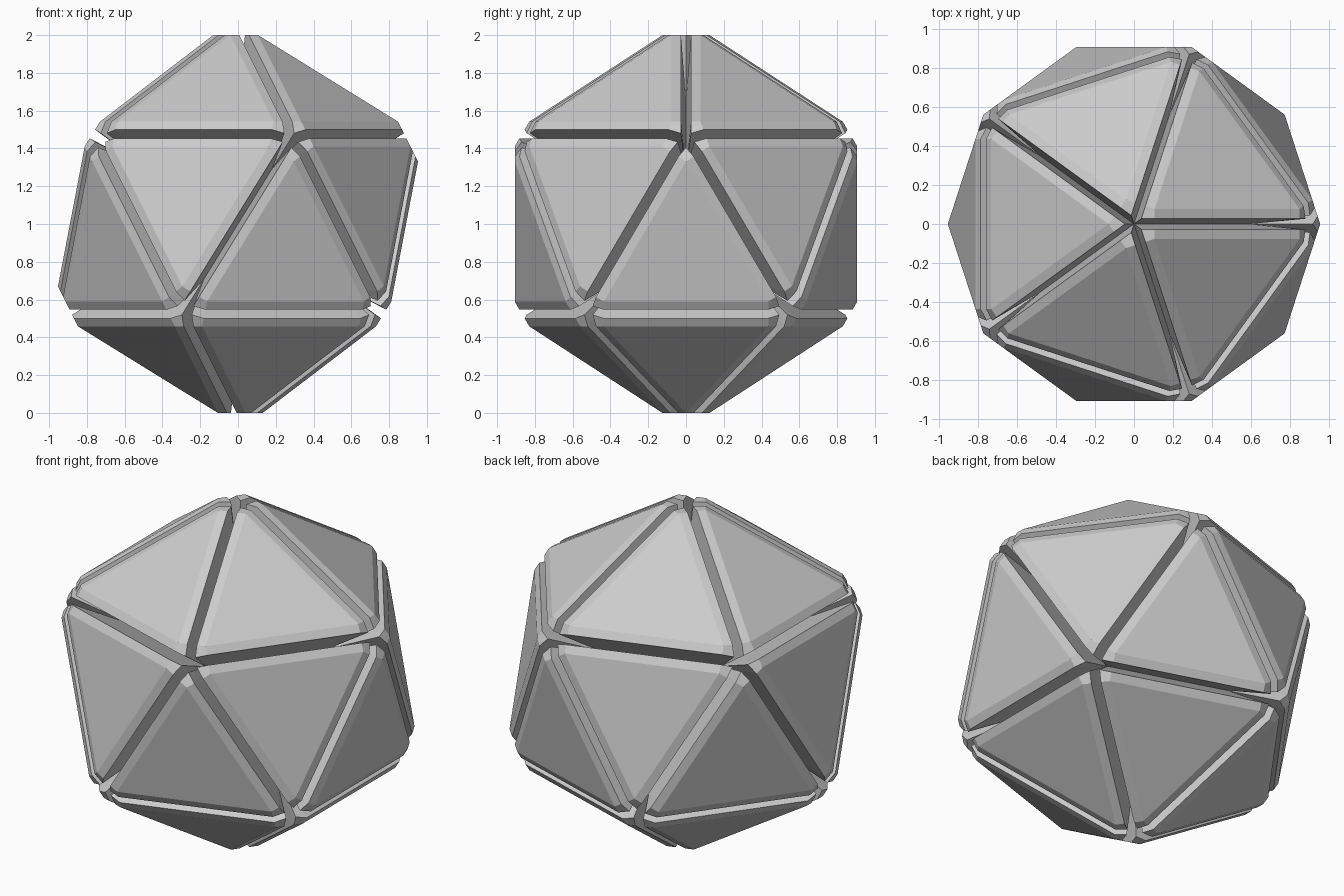
import bpy, bmesh, math
from itertools import combinations
from mathutils import Vector

if "Cube" in bpy.data.objects:
    bpy.data.objects.remove(bpy.data.objects["Cube"])

R = 1.10        # radius of the sharp icosahedron
INSET = 0.082   # width of the chamfer on each face
GAP = 0.027     # half width of the groove at the surface
CORE = 0.60     # scale at which neighbouring panels meet inside
TIP = 1.0       # distance of the flattened corners from the centre

# Icosahedron corners, standing on a corner
corners = [Vector((0, 0, R)), Vector((0, 0, -R))]
for k in range(5):
    for turn, sign in ((0, 1), (36, -1)):
        a = math.radians(72 * k + turn)
        corners.append(R / math.sqrt(5) * Vector((2 * math.cos(a), 2 * math.sin(a), sign)))
edge = R / math.sin(math.radians(72))


def make_panel(name, tri):
    """Chamfered triangular block tapering inward to the core."""
    centre = sum(tri, Vector()) / 3
    points = []
    for v in tri:
        axis = v.normalized()
        face_tip = v + (centre - v).normalized() * 2 * INSET
        points += [face_tip, v * CORE]
        # flattened corner facet
        inward = (face_tip - axis * face_tip.dot(axis)).normalized()
        points.append(axis * TIP + inward * GAP / math.sin(math.radians(36)))
        # chamfer ends beside the two grooves
        for w in tri:
            if w is not v:
                n = v.cross(w).normalized()
                if n.dot(centre) < 0:
                    n = -n
                points.append(face_tip - n * (face_tip.dot(n) - GAP))
    bm = bmesh.new()
    for p in points:
        bm.verts.new(p + Vector((0, 0, 1)))
    bmesh.ops.convex_hull(bm, input=bm.verts[:])
    bmesh.ops.dissolve_limit(bm, angle_limit=math.radians(1), verts=bm.verts[:], edges=bm.edges[:])
    bmesh.ops.recalc_face_normals(bm, faces=bm.faces[:])
    mesh = bpy.data.meshes.new(name)
    bm.to_mesh(mesh)
    bm.free()
    bpy.context.collection.objects.link(bpy.data.objects.new(name, mesh))


# One panel per icosahedron face
count = 0
for tri in combinations(corners, 3):
    if all(abs((a - b).length - edge) < 0.1 for a, b in combinations(tri, 2)):
        count += 1
        make_panel(f"panel_{count:02d}", tri)
